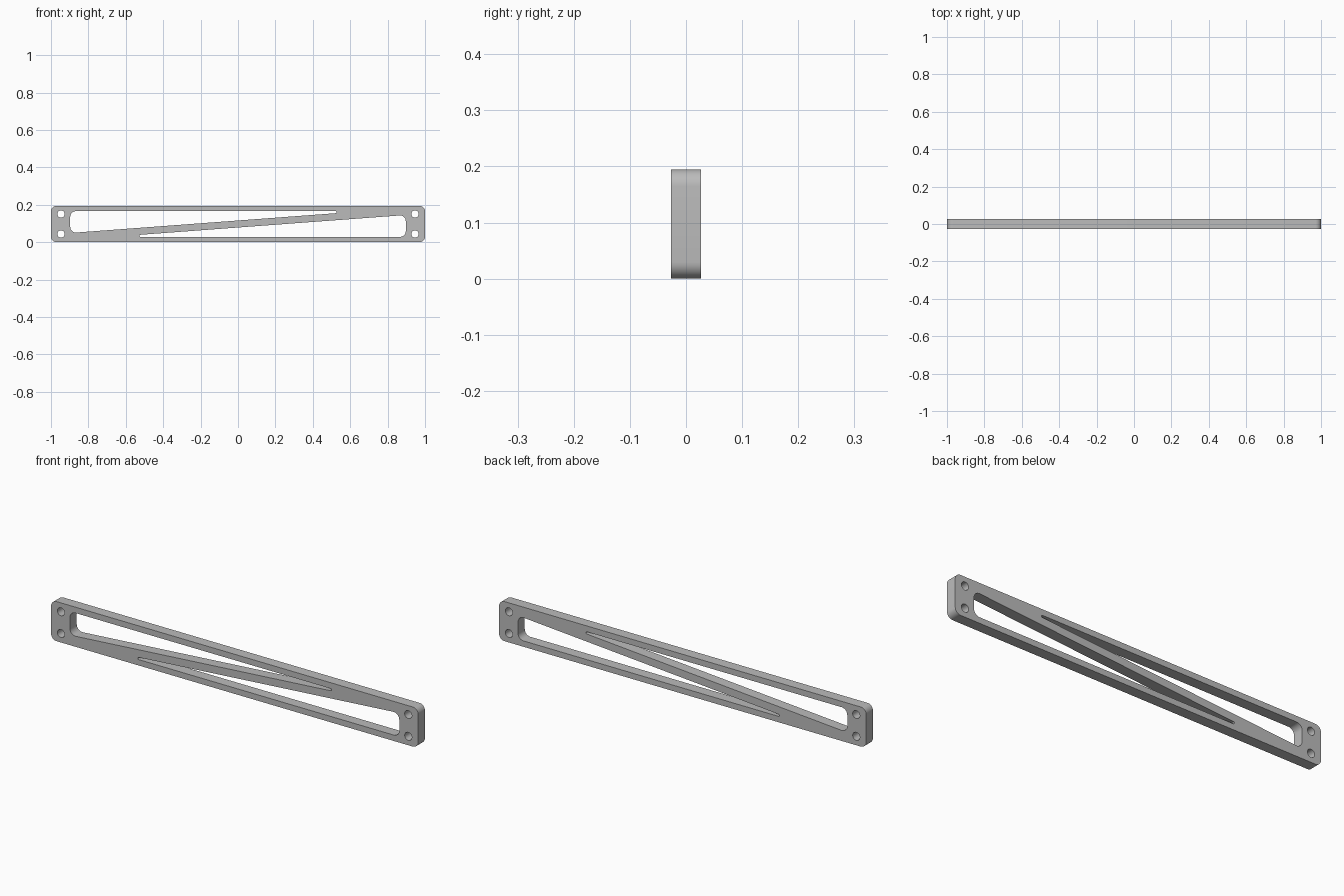
import bpy, bmesh, math
from mathutils import Vector

cube = bpy.data.objects.get("Cube")
if cube:
    bpy.data.objects.remove(cube, do_unlink=True)

HEIGHT, DEPTH = 0.195, 0.053
MID = HEIGHT / 2


def rounded(corners, steps=8):
    """Outline of a convex polygon given as (x, z, fillet radius) corners."""
    pts = []
    n = len(corners)
    for i, (x, z, r) in enumerate(corners):
        p = Vector((x, z))
        a = (Vector(corners[i - 1][:2]) - p).normalized()
        b = (Vector(corners[(i + 1) % n][:2]) - p).normalized()
        half = a.angle(b) / 2
        centre = p + (a + b).normalized() * (r / math.sin(half))
        start = p + a * (r / math.tan(half)) - centre
        end = p + b * (r / math.tan(half)) - centre
        sweep = math.pi - 2 * half
        for k in range(steps + 1):
            t = k / steps
            arc = (start * math.sin((1 - t) * sweep) + end * math.sin(t * sweep)) / math.sin(sweep)
            pts.append(centre + arc)
    return pts


def circle(x, z, r, steps=32):
    return [Vector((x + r * math.cos(math.tau * k / steps),
                    z + r * math.sin(math.tau * k / steps))) for k in range(steps)]


# Outer plate outline
loops = [rounded([(-1, 0, 0.03), (1, 0, 0.03), (1, HEIGHT, 0.03), (-1, HEIGHT, 0.03)])]

# Tapered slot above the diagonal brace, and its half-turn twin below
slot = rounded([(-0.897, 0.0495, 0.03), (0.527, 0.1555, 0.005),
                (0.527, 0.166, 0.005), (-0.897, 0.166, 0.03)])
loops.append(slot)
loops.append([Vector((-p.x, HEIGHT - p.y)) for p in slot])

# Bolt holes at both ends
for sx in (-1, 1):
    for sz in (-1, 1):
        loops.append(circle(sx * 0.946, MID + sz * 0.0535, 0.0195))

# Fill the profile and extrude it to the plate thickness
bm = bmesh.new()
edges = []
for loop in loops:
    verts = [bm.verts.new((p.x, -DEPTH / 2, p.y)) for p in loop]
    edges += [bm.edges.new((verts[i - 1], verts[i])) for i in range(len(verts))]
bmesh.ops.triangle_fill(bm, use_beauty=True, use_dissolve=False, edges=edges, normal=(0, -1, 0))
ext = bmesh.ops.extrude_face_region(bm, geom=bm.faces[:], use_keep_orig=True)
bmesh.ops.translate(bm, vec=(0, DEPTH, 0),
                    verts=[g for g in ext["geom"] if isinstance(g, bmesh.types.BMVert)])
bmesh.ops.recalc_face_normals(bm, faces=bm.faces[:])
mesh = bpy.data.meshes.new("braced_bar")
bm.to_mesh(mesh)
bm.free()

bar = bpy.data.objects.new("braced_bar", mesh)
bpy.context.collection.objects.link(bar)

# Plain grey material
grey = bpy.data.materials.new("grey")
grey.use_nodes = True
colour = (0.5, 0.5, 0.5, 1)
grey.diffuse_color = colour
grey.node_tree.nodes["Principled BSDF"].inputs["Base Color"].default_value = colour
mesh.materials.append(grey)

# Smooth fillets and holes, crisp rims
bpy.ops.object.select_all(action="DESELECT")
bar.select_set(True)
bpy.context.view_layer.objects.active = bar
bpy.ops.object.shade_smooth_by_angle(angle=math.radians(30))
